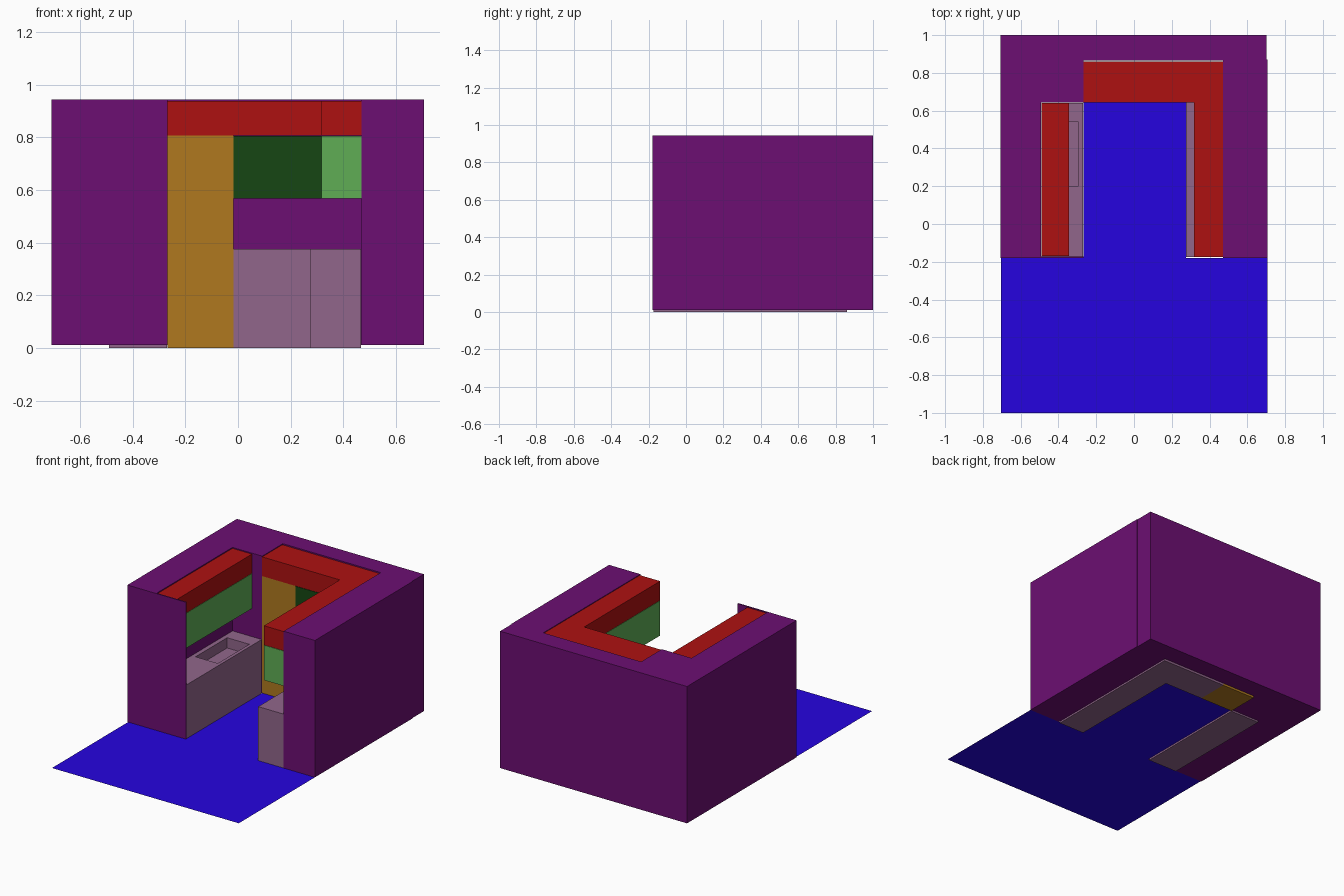
import bpy, bmesh

if "Cube" in bpy.data.objects:
    bpy.data.objects.remove(bpy.data.objects["Cube"])


def material(name, rgb):
    m = bpy.data.materials.new(name)
    m.diffuse_color = [(c / 255) ** 2.2 for c in rgb] + [1]
    m.use_nodes = True
    m.node_tree.nodes["Principled BSDF"].inputs["Base Color"].default_value = m.diffuse_color
    return m


PURPLE = material("wall purple", (108, 22, 114))
RED = material("cabinet red", (172, 24, 24))
GREEN = material("cabinet green", (96, 172, 86))
DARK = material("dark green", (28, 72, 26))
ORANGE = material("tall unit orange", (174, 120, 36))
MAUVE = material("counter mauve", (144, 102, 138))
BLUE = material("floor blue", (42, 12, 222))


def finish(name, bm, mat):
    bmesh.ops.recalc_face_normals(bm, faces=bm.faces)
    me = bpy.data.meshes.new(name)
    bm.to_mesh(me)
    bm.free()
    me.materials.append(mat)
    ob = bpy.data.objects.new(name, me)
    bpy.context.collection.objects.link(ob)
    return ob


def prism_bm(outline, z0, z1):
    """Extrude a plan outline from z0 up to z1."""
    bm = bmesh.new()
    face = bm.faces.new([bm.verts.new((x, y, z0)) for x, y in outline])
    ext = bmesh.ops.extrude_face_region(bm, geom=[face], use_keep_orig=True)
    for v in ext["geom"]:
        if isinstance(v, bmesh.types.BMVert):
            v.co.z = z1
    return bm


def prism(name, outline, z0, z1, mat):
    return finish(name, prism_bm(outline, z0, z1), mat)


def rect(x0, x1, y0, y1):
    return [(x0, y0), (x1, y0), (x1, y1), (x0, y1)]


def l_shape(x0, xi, x1, y0, yi, y1):
    """Back run from x0 to x1 with a right-hand leg coming forward."""
    return [(xi, y0), (x1, y0), (x1, y1), (x0, y1), (x0, yi), (xi, yi)]


# Thick walls wrapping the room, with a thin end panel at the left front
prism("walls", [(-.708, -.18), (-.268, -.18), (-.268, -.172), (-.492, -.172),
                (-.492, .643), (-.268, .643), (-.268, .866), (.47, .866),
                (.47, -.18), (.706, -.18), (.706, .872), (.702, .872),
                (.702, 1), (-.708, 1)], .01, .943, PURPLE)

# Flat floor sheet: wide front apron plus aisle
bm = bmesh.new()
bm.faces.new([bm.verts.new((x, y, .01)) for x, y in [
    (-.703, -1), (.706, -1), (.706, -.18), (.275, -.18), (.275, .643),
    (-.268, .643), (-.268, -.18), (-.703, -.18)]])
finish("floor", bm, BLUE)

# Right and back counter, tall unit
prism("right_counter", l_shape(-.018, .275, .468, -.175, .643, .86), 0, .375, MAUVE)
prism("tall_unit", rect(-.268, -.018, .643, .86), 0, .807, ORANGE)

# Left counter with a recessed sink
bm = prism_bm(rect(-.49, -.27, -.171, .641), 0, .375)
bm.normal_update()
top = max(bm.faces, key=lambda f: f.calc_center_median().z)
bmesh.ops.inset_region(bm, faces=[top], thickness=.03)
cx, cy = -.38, .235
for v in top.verts:
    v.co.x = -.293 if v.co.x > cx else -.46
    v.co.y = .54 if v.co.y > cy else .2
ext = bmesh.ops.extrude_face_region(bm, geom=[top])
for v in ext["geom"]:
    if isinstance(v, bmesh.types.BMVert):
        v.co.z -= .07
if top.is_valid and len(bm.faces) > 14:
    bm.faces.remove(top)
finish("left_counter", bm, MAUVE)

# Upper cabinets
prism("left_cabinet", rect(-.49, -.343, -.17, .64), .567, .805, GREEN)
prism("right_cabinet", rect(.318, .47, -.175, .86), .567, .805, GREEN)
prism("back_cabinet", rect(-.018, .318, .643, .86), .567, .805, DARK)

# Red soffits above the cabinets
prism("left_soffit", rect(-.49, -.343, -.17, .64), .807, .938, RED)
prism("right_soffit", l_shape(-.268, .318, .47, -.175, .643, .86), .807, .938, RED)
